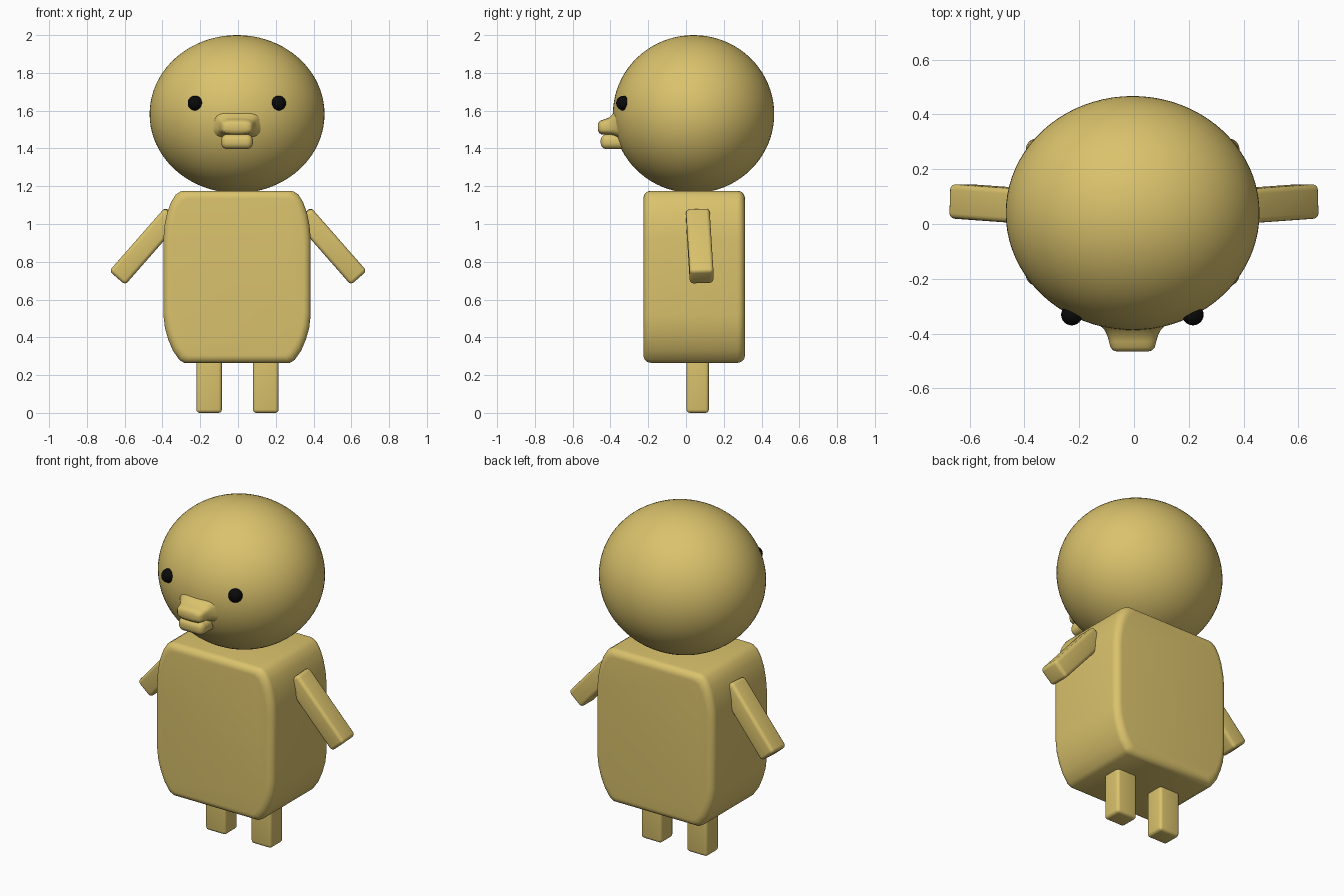
import bpy, bmesh
from math import sin, cos, pi, radians, copysign
from mathutils import Vector, Matrix

cube = bpy.data.objects.get("Cube")
if cube:
    bpy.data.objects.remove(cube, do_unlink=True)


def material(name, color):
    m = bpy.data.materials.new(name)
    m.use_nodes = True
    m.diffuse_color = color
    bsdf = m.node_tree.nodes["Principled BSDF"]
    bsdf.inputs["Base Color"].default_value = color
    bsdf.inputs["Roughness"].default_value = 0.8
    return m


SKIN = material("sand yellow", (0.70, 0.54, 0.15, 1))
BLACK = material("black", (0.003, 0.003, 0.003, 1))


def finish(name, bm, mat):
    bmesh.ops.recalc_face_normals(bm, faces=bm.faces)
    mesh = bpy.data.meshes.new(name)
    bm.to_mesh(mesh)
    bm.free()
    mesh.materials.append(mat)
    ob = bpy.data.objects.new(name, mesh)
    bpy.context.collection.objects.link(ob)
    bpy.ops.object.select_all(action='DESELECT')
    ob.select_set(True)
    bpy.context.view_layer.objects.active = ob
    bpy.ops.object.shade_smooth_by_angle(angle=radians(40))
    return ob


def ball(name, center, radii, mat, segments=64):
    bm = bmesh.new()
    bmesh.ops.create_uvsphere(bm, u_segments=segments, v_segments=segments // 2, radius=1)
    bm.transform(Matrix.Translation(center) @ Matrix.Diagonal((*radii, 1)))
    return finish(name, bm, mat)


def rounded_box(name, size, matrix, bevel, segments=4):
    bm = bmesh.new()
    bmesh.ops.create_cube(bm, size=1)
    bm.transform(Matrix.Diagonal((*size, 1)))
    bmesh.ops.bevel(bm, geom=bm.edges[:], offset=bevel, segments=segments,
                    profile=0.5, affect='EDGES')
    bm.transform(matrix)
    return finish(name, bm, SKIN)


def loft(name, rings):
    """Skin a list of equal-length point rings and cap both ends."""
    bm = bmesh.new()
    loops = [[bm.verts.new(p) for p in ring] for ring in rings]
    for a, b in zip(loops, loops[1:]):
        for i in range(len(a)):
            j = (i + 1) % len(a)
            bm.faces.new((a[i], a[j], b[j], b[i]))
    bm.faces.new(loops[0])
    bm.faces.new(loops[-1])
    return finish(name, bm, SKIN)


# Head and eyes
ball("head", (-0.005, 0.04, 1.582), (0.463, 0.427, 0.418), SKIN, 80)
for side, x in (("right", -0.227), ("left", 0.215)):
    ball(side + "_eye", (x, -0.331, 1.64), (0.039, 0.039, 0.039), BLACK, 24)


# Upper lip, flaring back into the face: y, half width, half height, centre z
def lip_ring(y, w, h, z, n=40, power=0.6):
    pts = []
    for i in range(n):
        c, s = cos(2 * pi * i / n), sin(2 * pi * i / n)
        pts.append((-0.005 + w * copysign(abs(c) ** power, c), y,
                    z + h * copysign(abs(s) ** power, s)))
    return pts


loft("upper_lip", [lip_ring(*r) for r in (
    (-0.33, 0.155, 0.085, 1.53), (-0.365, 0.125, 0.075, 1.532),
    (-0.385, 0.104, 0.06, 1.527), (-0.405, 0.093, 0.047, 1.518),
    (-0.43, 0.086, 0.041, 1.514), (-0.45, 0.081, 0.037, 1.512),
    (-0.461, 0.071, 0.028, 1.512), (-0.466, 0.055, 0.015, 1.512))])
rounded_box("lower_lip", (0.168, 0.2, 0.08),
            Matrix.Translation((-0.005, -0.352, 1.436)), 0.034, 6)

# Body: rounded outline with softened front and back rims
half = [(0.28, 0.265), (0.305, 0.28), (0.34, 0.33), (0.365, 0.39), (0.382, 0.45),
        (0.39, 0.52), (0.39, 0.92), (0.384, 0.99), (0.37, 1.06), (0.35, 1.115),
        (0.325, 1.155), (0.30, 1.172), (0.28, 1.176)]
outline = half + [(-x, z) for x, z in reversed(half)]
rim = 0.04
steps = [pi / 2 * i / 6 for i in range(7)]
slices = [(-0.225 + rim * (1 - sin(a)), rim * (1 - cos(a))) for a in reversed(steps)]
slices += [(0.312 - rim * (1 - sin(a)), rim * (1 - cos(a))) for a in steps]
slices.sort()
loft("body", [[(-0.005 + x * (1 - d / 0.39), y, 0.72 + (z - 0.72) * (1 - d / 0.455))
               for x, z in outline] for y, d in slices])

# Arms and legs
for side, s in (("right", -1), ("left", 1)):
    tip = Vector((s * 0.638, 0.083, 0.716))
    top = Vector((s * 0.345, 0.062, 1.05))
    along = (top - tip).normalized()
    across = Vector((0, 1, 0)).cross(along).normalized()
    deep = along.cross(across)
    frame = Matrix((across, deep, along)).transposed().to_4x4()
    frame.translation = (tip + top) / 2
    rounded_box(side + "_arm", (0.112, 0.126, (top - tip).length), frame, 0.02)
    rounded_box(side + "_leg", (0.135, 0.118, 0.36),
                Matrix.Translation((s * 0.15 - 0.003, 0.062, 0.18)), 0.018)
